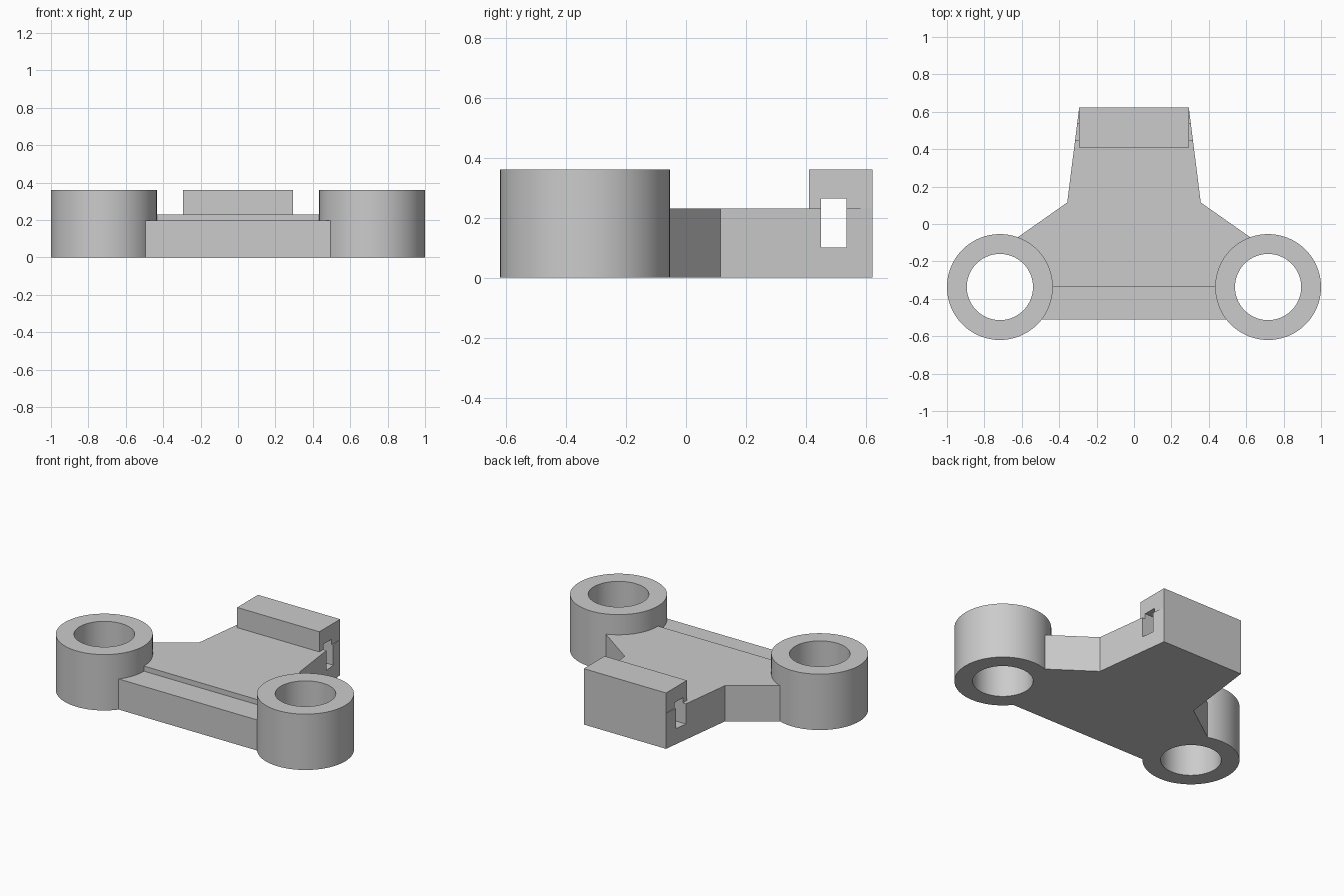
import bpy, bmesh, math

cube = bpy.data.objects.get("Cube")
if cube:
    bpy.data.objects.remove(cube, do_unlink=True)

RING_X, RING_Y = 0.717, -0.337
R_OUT, R_IN, R_MID = 0.283, 0.177, 0.235
TOP, PLATE_TOP, BAR_TOP = 0.36, 0.23, 0.197

grey = bpy.data.materials.new("plain grey")
grey.use_nodes = True
colour = (0.6, 0.6, 0.6, 1)
grey.diffuse_color = colour
grey.node_tree.nodes["Principled BSDF"].inputs["Base Color"].default_value = colour


def make_object(name, bm):
    bmesh.ops.recalc_face_normals(bm, faces=bm.faces)
    mesh = bpy.data.meshes.new(name)
    bm.to_mesh(mesh)
    bm.free()
    mesh.materials.append(grey)
    obj = bpy.data.objects.new(name, mesh)
    bpy.context.collection.objects.link(obj)
    return obj


def prism(name, outline, z0, z1):
    """Extrude a flat outline upward."""
    bm = bmesh.new()
    face = bm.faces.new([bm.verts.new((x, y, z0)) for x, y in outline])
    out = bmesh.ops.extrude_face_region(bm, geom=[face])
    verts = [v for v in out["geom"] if isinstance(v, bmesh.types.BMVert)]
    bmesh.ops.translate(bm, verts=verts, vec=(0, 0, z1 - z0))
    return make_object(name, bm)


def box_outline(x, y0, y1):
    return [(-x, y0), (x, y0), (x, y1), (-x, y1)]


def mirrored(half):
    """Complete an outline given its +x side."""
    return half + [(-x, y) for x, y in reversed(half)]


def ring_arc(start, end, steps=8):
    """Points buried in the middle of the left ring's wall."""
    angles = [math.radians(start + (end - start) * i / steps) for i in range(steps + 1)]
    return [(RING_X + R_MID * math.cos(a), RING_Y + R_MID * math.sin(a)) for a in angles]


def ring(name, x):
    """Revolve a rectangular wall section into a tube."""
    bm = bmesh.new()
    section = [(R_IN, 0), (R_OUT, 0), (R_OUT, TOP), (R_IN, TOP)]
    verts = [bm.verts.new((x + r, RING_Y, z)) for r, z in section]
    edges = [bm.edges.new((verts[i], verts[i - 1])) for i in range(4)]
    bmesh.ops.spin(bm, geom=verts + edges, cent=(x, RING_Y, 0), axis=(0, 0, 1),
                   angle=math.tau, steps=72, use_merge=True)
    bmesh.ops.remove_doubles(bm, verts=bm.verts, dist=0.0001)
    obj = make_object(name, bm)
    bpy.ops.object.select_all(action="DESELECT")
    obj.select_set(True)
    bpy.context.view_layer.objects.active = obj
    bpy.ops.object.shade_smooth_by_angle(angle=math.radians(30))


# Bored rings at both ends
ring("left_ring", RING_X)
ring("right_ring", -RING_X)

# Tapered plate reaching into the ring walls
plate = prism("tapered_plate",
              mirrored(ring_arc(180, 106) + [(0.62, -0.07), (0.357, 0.115), (0.293, 0.622)]),
              0, PLATE_TOP)

# Lower bar along the front
bar_angle = 180 + math.degrees(math.asin((0.51 + RING_Y) / R_MID))
prism("front_bar", mirrored(ring_arc(bar_angle, 180)), 0, BAR_TOP)

# Raised block at the back
block = prism("rear_block", box_outline(0.293, 0.41, 0.622), PLATE_TOP, TOP)

# Rectangular slot running sideways through the block and plate
cutter = prism("slot_cutter", box_outline(0.6, 0.45, 0.535), 0.10, 0.264)
cutter.hide_render = True
cutter.hide_viewport = True
cutter.display_type = "WIRE"
for part in (plate, block):
    cut = part.modifiers.new("slot", "BOOLEAN")
    cut.operation = "DIFFERENCE"
    cut.solver = "EXACT"
    cut.object = cutter
